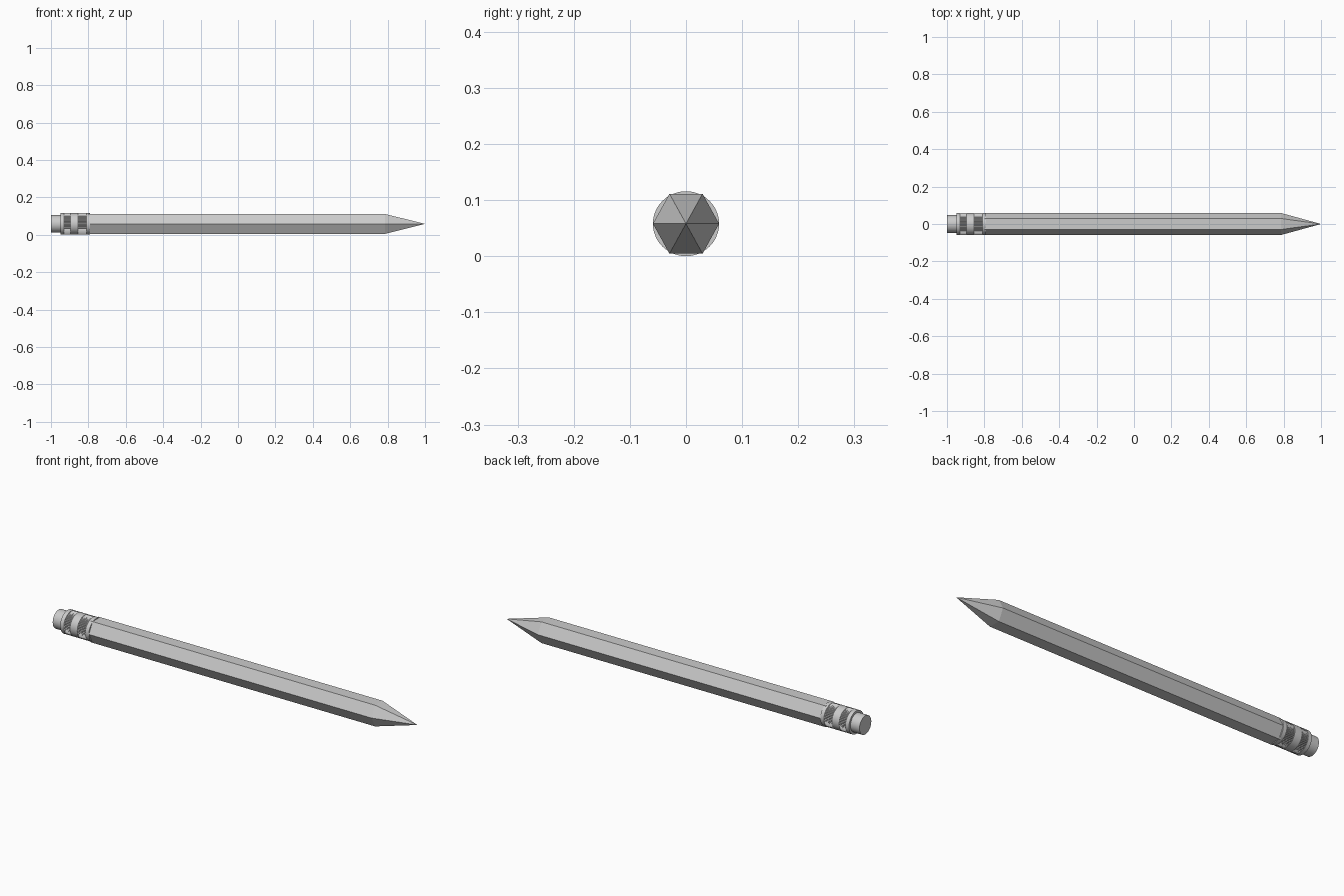
import bpy, bmesh, math

old = bpy.data.objects.get("Cube")
if old:
    bpy.data.objects.remove(old)

AXIS_Z = 0.058

grey = bpy.data.materials.new("plain grey")
grey.use_nodes = True
colour = (0.6, 0.6, 0.6, 1)
grey.diffuse_color = colour
grey.node_tree.nodes["Principled BSDF"].inputs["Base Color"].default_value = colour


def loft(name, sides, sections, squash=1.0, tip=None, smooth=False):
    """Skin rings along x; each section is (x, radius, tooth depth)."""
    bm = bmesh.new()
    rings = []
    for x, radius, tooth in sections:
        ring = []
        for i in range(sides):
            a = math.tau * i / sides
            r = radius - tooth * (i % 2)
            ring.append(bm.verts.new((x, r * math.cos(a), AXIS_Z + squash * r * math.sin(a))))
        rings.append(ring)
    for a, b in zip(rings, rings[1:]):
        for i in range(sides):
            j = (i + 1) % sides
            bm.faces.new((a[i], a[j], b[j], b[i]))
    bm.faces.new(rings[0])
    if tip is None:
        bm.faces.new(rings[-1])
    else:
        point = bm.verts.new((tip, 0, AXIS_Z))
        for i in range(sides):
            bm.faces.new((rings[-1][i], rings[-1][(i + 1) % sides], point))
    bmesh.ops.recalc_face_normals(bm, faces=bm.faces)
    mesh = bpy.data.meshes.new(name)
    bm.to_mesh(mesh)
    bm.free()
    mesh.materials.append(grey)
    obj = bpy.data.objects.new(name, mesh)
    bpy.context.collection.objects.link(obj)
    if smooth:
        bpy.ops.object.select_all(action="DESELECT")
        obj.select_set(True)
        bpy.context.view_layer.objects.active = obj
        bpy.ops.object.shade_smooth_by_angle(angle=math.radians(25))
    return obj


# Six-sided wooden body, sharpened to a point
loft("pencil_body", 6, [(-0.80, 0.059, 0), (0.785, 0.059, 0)], squash=1.045, tip=1.0)

# Metal sleeve with plain rings and two knurled bands
R = 0.059
for i, (x0, x1) in enumerate([(-0.95, -0.93), (-0.895, -0.855), (-0.81, -0.79)]):
    loft(f"ferrule_ring_{i + 1}", 48, [(x0, R, 0), (x1, R, 0)], squash=0.98, smooth=True)
for i, (x0, x1) in enumerate([(-0.93, -0.895), (-0.855, -0.81)]):
    loft(f"ferrule_knurl_{i + 1}", 96, [(x0, R, 0.003), (x1, R, 0.003)], squash=0.98)

# Round eraser plug
loft("eraser", 48, [(-1.0, 0.047, 0), (-0.94, 0.047, 0)], smooth=True)
